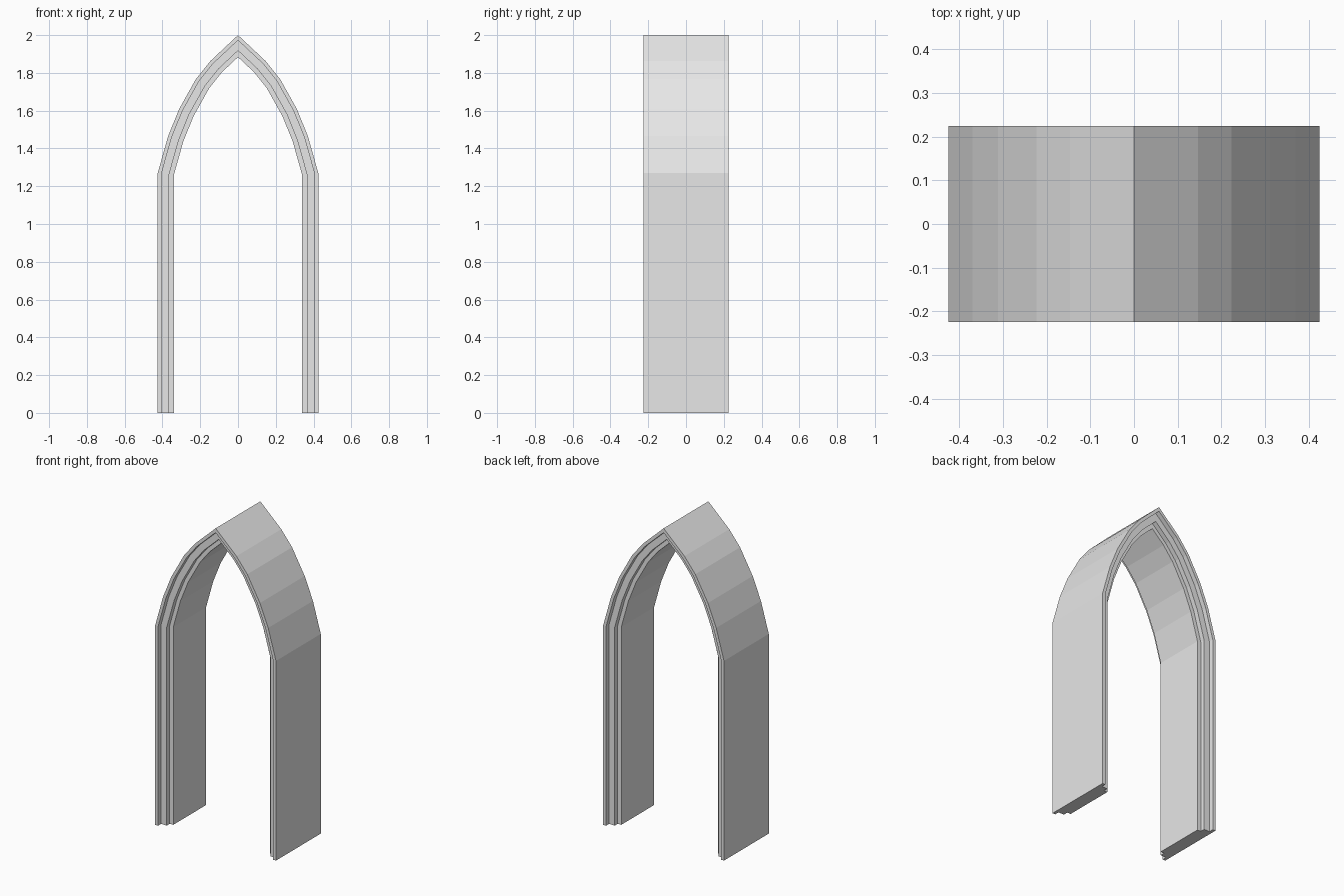
import bpy
import bmesh
from mathutils import Vector

cube = bpy.data.objects.get("Cube")
if cube:
    bpy.data.objects.remove(cube, do_unlink=True)

stone = bpy.data.materials.new("pale grey stone")
stone.use_nodes = True
colour = (0.8, 0.8, 0.8, 1)
stone.diffuse_color = colour
stone.node_tree.nodes["Principled BSDF"].inputs["Base Color"].default_value = colour

# Outer outline of the pointed arch, from one foot to the apex, then mirrored
half = [(0.425, 0), (0.425, 1.27), (0.37, 1.465), (0.312, 1.608),
        (0.223, 1.767), (0.147, 1.862), (0, 2)]
path = [Vector(p) for p in half]
path += [Vector((-p.x, p.y)) for p in reversed(path[:-1])]

# Stepped moulding section: (inward offset, depth), the same on front and back
front = [(0, -0.225), (0.02, -0.225), (0.02, -0.195),
         (0.06, -0.195), (0.06, -0.165), (0.085, -0.165)]
section = front + [(inset, -y) for inset, y in reversed(front)]


def inward(a, b):
    d = (b - a).normalized()
    return Vector((-d.y, d.x))


def miter(i):
    """Inward direction at a path point, scaled to keep an even thickness."""
    normals = [inward(path[j], path[j + 1]) for j in (i - 1, i)
               if 0 <= j < len(path) - 1]
    m = sum(normals, Vector((0, 0))).normalized()
    return m / m.dot(normals[0])


# Sweep the section along the outline
bm = bmesh.new()
rings = []
for i, p in enumerate(path):
    m = miter(i)
    rings.append([bm.verts.new((p.x + m.x * t, y, p.y + m.y * t))
                  for t, y in section])
n = len(section)
for a, b in zip(rings, rings[1:]):
    for k in range(n):
        j = (k + 1) % n
        bm.faces.new((a[k], a[j], b[j], b[k]))

# Flat soles under both legs
bm.faces.new(rings[0])
bm.faces.new(rings[-1])
bmesh.ops.recalc_face_normals(bm, faces=bm.faces)

mesh = bpy.data.meshes.new("pointed_arch_frame")
bm.to_mesh(mesh)
bm.free()
mesh.materials.append(stone)
arch = bpy.data.objects.new("pointed_arch_frame", mesh)
bpy.context.collection.objects.link(arch)
